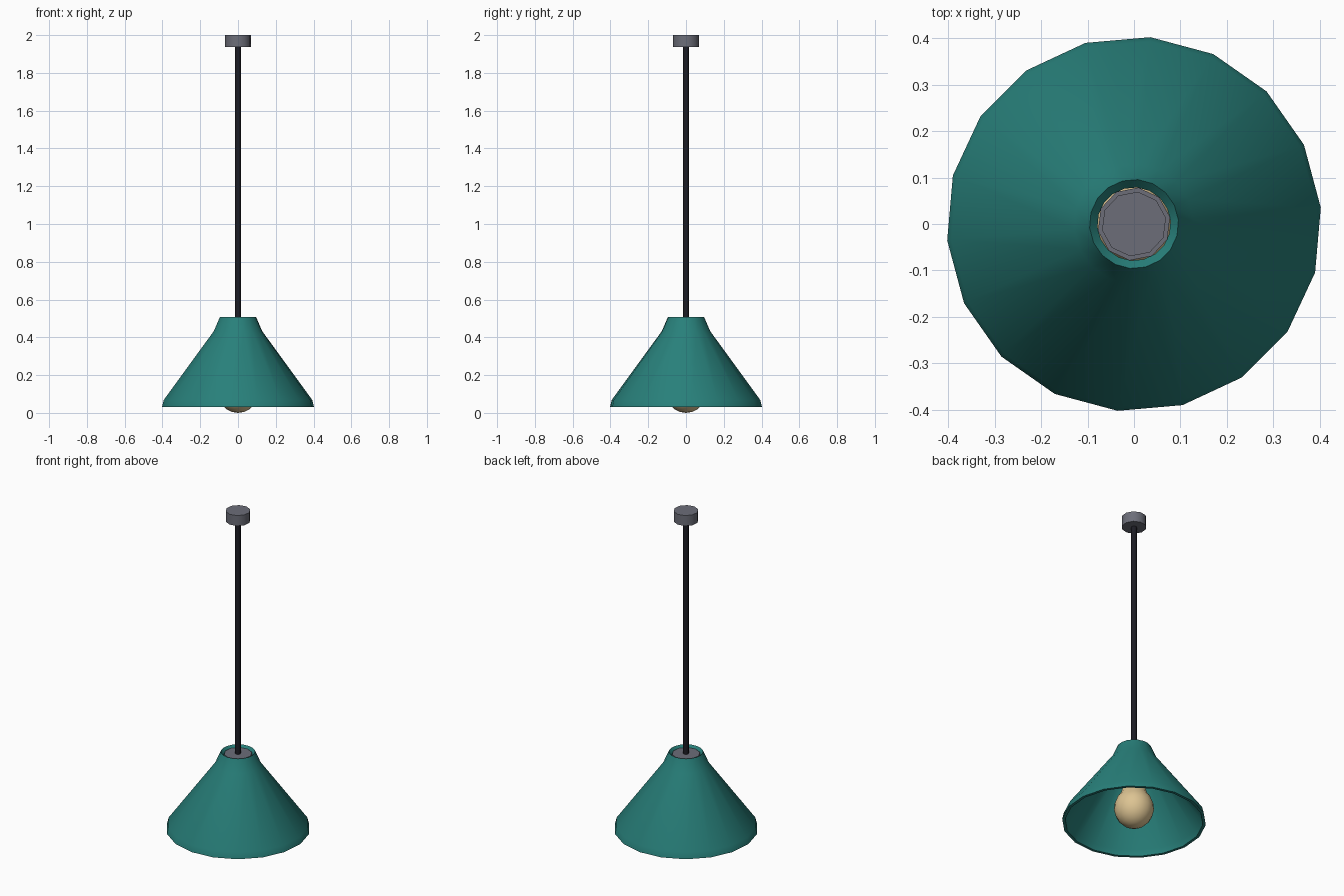
import bpy, bmesh, math

if "Cube" in bpy.data.objects:
    bpy.data.objects.remove(bpy.data.objects["Cube"])


def material(name, rgb):
    m = bpy.data.materials.new(name)
    m.diffuse_color = (*rgb, 1.0)
    m.use_nodes = True
    m.node_tree.nodes["Principled BSDF"].inputs["Base Color"].default_value = m.diffuse_color
    return m


teal = material("teal enamel", (0.021, 0.215, 0.195))
grey = material("grey metal", (0.15, 0.155, 0.19))
black = material("black cord", (0.012, 0.012, 0.018))
cream = material("warm bulb", (0.72, 0.55, 0.29))


def lathe(name, profile, sides, mat, offset=0.0, closed=False, angle=40):
    """Spin (radius, z) points about z; radius 0 makes a pole, open ends are capped."""
    bm = bmesh.new()
    rings = []
    for r, z in profile:
        if r == 0:
            rings.append([bm.verts.new((0, 0, z))] * sides)
            continue
        ring = []
        for i in range(sides):
            a = math.radians(offset) + 2 * math.pi * i / sides
            ring.append(bm.verts.new((r * math.cos(a), r * math.sin(a), z)))
        rings.append(ring)
    pairs = list(zip(rings, rings[1:]))
    if closed:
        pairs.append((rings[-1], rings[0]))
    for a, b in pairs:
        for i in range(sides):
            j = (i + 1) % sides
            quad = list(dict.fromkeys((a[i], a[j], b[j], b[i])))
            bm.faces.new(quad)
    if not closed:
        for ring, (r, z) in ((rings[0], profile[0]), (rings[-1], profile[-1])):
            if r > 0:
                bm.faces.new(ring)
    bmesh.ops.recalc_face_normals(bm, faces=bm.faces[:])
    mesh = bpy.data.meshes.new(name)
    bm.to_mesh(mesh)
    bm.free()
    mesh.materials.append(mat)
    ob = bpy.data.objects.new(name, mesh)
    bpy.context.collection.objects.link(ob)
    bpy.ops.object.select_all(action='DESELECT')
    ob.select_set(True)
    bpy.context.view_layer.objects.active = ob
    bpy.ops.object.shade_smooth_by_angle(angle=math.radians(angle))
    return ob


# Conical shade: outer skin up, sloping lip, inner skin down
lathe("shade", [(0.404, 0.03), (0.395, 0.068), (0.129, 0.432), (0.096, 0.508),
                (0.079, 0.488), (0.113, 0.425), (0.378, 0.064), (0.387, 0.03)],
      18, teal, offset=5, closed=True)

# Ceiling canopy, cord and lamp socket
lathe("ceiling_canopy", [(0.07, 1.936), (0.07, 2.0)], 10, grey, offset=11)
lathe("cord", [(0.016, 0.49), (0.016, 1.94)], 8, black, offset=5, angle=50)
lathe("socket", [(0.079, 0.27), (0.079, 0.497)], 10, grey, offset=11)

# Bulb: round globe tapering into a neck inside the socket
cz, rz, rx = 0.118, 0.118, 0.112
globe = [(0, 0)]
for k in range(1, 9):
    t = math.radians(-90 + 17 * k)
    globe.append((rx * math.cos(t), cz + rz * math.sin(t)))
lathe("bulb", globe + [(0.055, 0.28)], 16, cream, offset=5)
